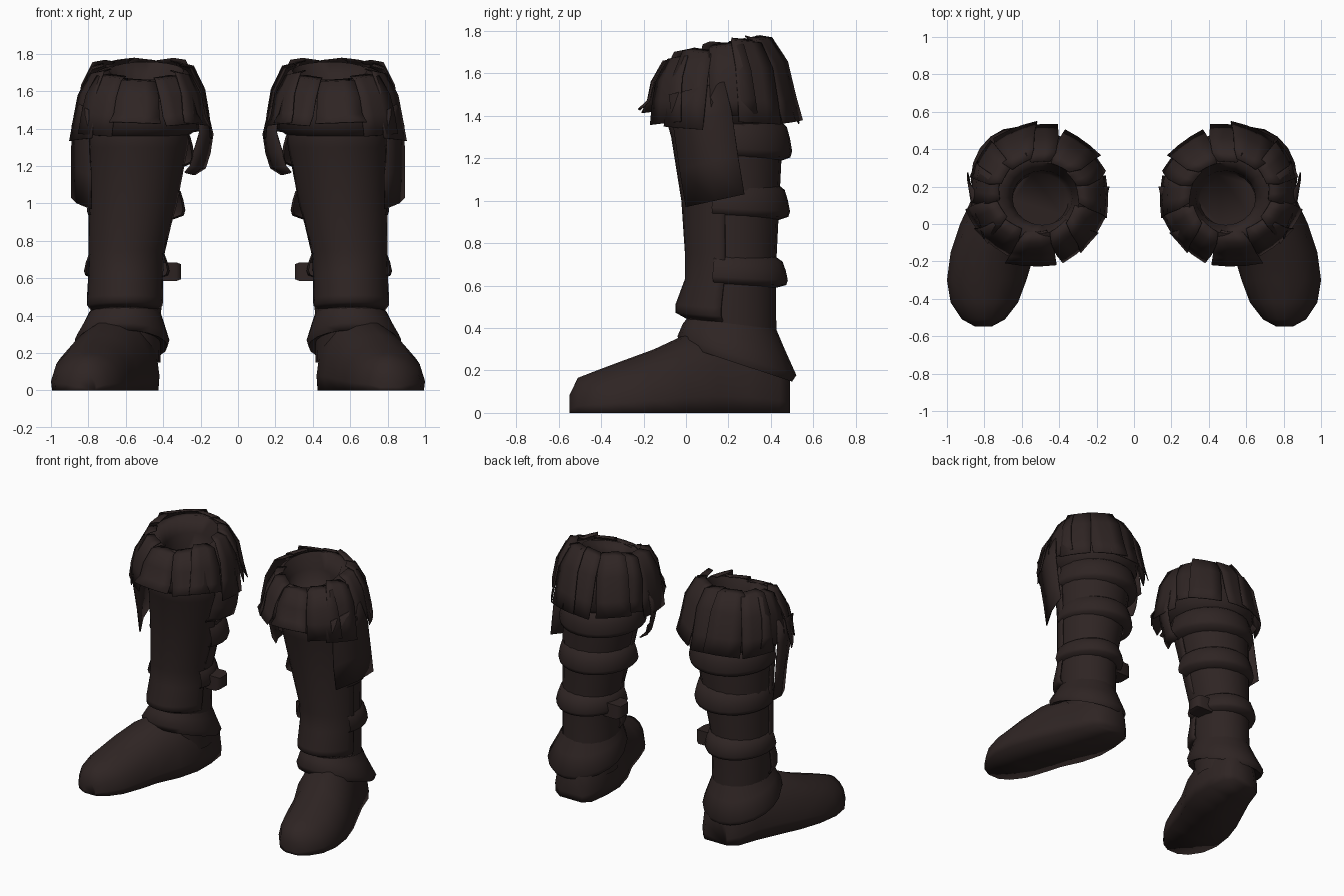
import bpy, bmesh, math, random
from math import sin, cos, radians
random.seed(4)

leather = bpy.data.materials.new("dark_brown_leather")
leather.diffuse_color = (0.028, 0.018, 0.017, 1)


def make(name, rows, closed=True, cap0=False, cap1=False, thick=0, angle=50):
    """Skin a grid of points, then mirror it to the other boot."""
    bm = bmesh.new()
    vs = [[bm.verts.new(p) for p in row] for row in rows]
    n = len(rows[0])
    for a, b in zip(vs, vs[1:]):
        for i in range(n if closed else n - 1):
            j = (i + 1) % n
            bm.faces.new((a[i], a[j], b[j], b[i]))
    if cap0:
        bm.faces.new(vs[0][::-1])
    if cap1:
        bm.faces.new(vs[-1])
    bmesh.ops.recalc_face_normals(bm, faces=bm.faces)
    me = bpy.data.meshes.new(name)
    bm.to_mesh(me)
    bm.free()
    ob = bpy.data.objects.new(name, me)
    bpy.context.collection.objects.link(ob)
    me.materials.append(leather)
    bpy.context.view_layer.objects.active = ob
    ob.select_set(True)
    bpy.ops.object.shade_smooth_by_angle(angle=radians(angle))
    ob.select_set(False)
    if thick:
        s = ob.modifiers.new("thickness", 'SOLIDIFY')
        s.thickness, s.offset = thick, 0
    ob.modifiers.new("pair", 'MIRROR')
    return ob


def ring(cx, cy, rx, ry, z, tilt=0, a0=0, a1=360, n=20):
    """Ellipse or arc at height z, leaning with y; -90 degrees is the front."""
    steps = n if a1 - a0 == 360 else n - 1
    pts = []
    for i in range(n):
        a = radians(a0 + (a1 - a0) * i / steps)
        pts.append((cx + rx * cos(a), cy + ry * sin(a), z + tilt * ry * sin(a)))
    return pts


# Foot: flat-soled sections from heel to toe (y, inner x, outer x, height)
foot = [(0.49, 0.49, 0.67, 0.22), (0.44, 0.44, 0.74, 0.30), (0.30, 0.42, 0.79, 0.38),
        (0.15, 0.42, 0.86, 0.40), (0.0, 0.46, 0.93, 0.37), (-0.15, 0.53, 0.98, 0.30),
        (-0.30, 0.575, 1.0, 0.245), (-0.42, 0.62, 0.98, 0.20),
        (-0.51, 0.69, 0.92, 0.165), (-0.548, 0.76, 0.85, 0.085)]
rows = []
for y, x0, x1, h in foot:
    c, w = (x0 + x1) / 2, (x1 - x0) / 2
    sec = [(c + w * 0.97, y, 0), (c + w, y, h * 0.2)]
    for a in (28, 52, 74, 90, 106, 128, 152):
        k = cos(radians(a))
        x = c + w * (k ** 1.15 if k > 0 else -abs(k) ** 0.85)
        sec.append((x, y, h * (0.2 + 0.8 * sin(radians(a)))))
    sec += [(c - w, y, h * 0.2), (c - w * 0.97, y, 0)]
    rows.append(sec)
make("foot", rows, cap0=True, cap1=True, angle=100)

# Shaft of the boot
shaft = [(0.595, 0.24, 0.18, 0.19, 0.15), (0.60, 0.215, 0.19, 0.21, 0.45),
         (0.595, 0.215, 0.195, 0.21, 0.70), (0.56, 0.215, 0.23, 0.225, 1.0),
         (0.53, 0.20, 0.258, 0.255, 1.3), (0.52, 0.17, 0.27, 0.28, 1.5)]
make("shaft", [ring(*r) for r in shaft])

# Shin guard wrapped round the front, flaring at the instep
guard = [(0.605, 0.20, 0.18, 0.19, 0.43), (0.605, 0.20, 0.20, 0.245, 0.455),
         (0.605, 0.20, 0.20, 0.245, 0.49), (0.60, 0.21, 0.197, 0.21, 0.63),
         (0.597, 0.215, 0.20, 0.215, 0.75), (0.562, 0.215, 0.234, 0.232, 1.0),
         (0.532, 0.20, 0.262, 0.265, 1.3), (0.52, 0.17, 0.275, 0.29, 1.5)]
make("shin_guard", [ring(*r, -0.08 if r[4] < 0.5 else 0, -172, -8, 15) for r in guard],
     closed=False, thick=0.01, angle=70)

# Drooping ankle cuff
cuff = [(0.605, 0.215, 0.19, 0.21, 0.42, -0.12), (0.61, 0.225, 0.215, 0.24, 0.36, -0.25),
        (0.62, 0.24, 0.253, 0.28, 0.27, -0.33), (0.62, 0.235, 0.243, 0.265, 0.235, -0.33),
        (0.615, 0.24, 0.20, 0.22, 0.25, -0.33)]
make("ankle_cuff", [ring(*r) for r in cuff], angle=80)

# Bulging calf wraps across the back (cx, cy, rx, ry, z, height)
wraps = [(0.595, 0.215, 0.18, 0.215, 0.67, 0.13), (0.545, 0.215, 0.215, 0.225, 1.0, 0.15),
         (0.52, 0.20, 0.24, 0.25, 1.29, 0.17)]
for k, (cx, cy, rx, ry, z, h) in enumerate(wraps):
    rows = [ring(cx, cy, rx + d, ry + d, z + t * h, -0.05, -20, 200, 17)
            for d, t in ((-0.01, 0.6), (0.025, 0.42), (0.04, 0.1), (0.05, -0.25), (0.042, -0.42), (-0.01, -0.55))]
    make(f"calf_wrap_{k + 1}", rows, closed=False, angle=80)

# Buckle tab on the inner side
tab = [[(x, y + 0.27, z + 0.635) for y, z in ((-0.06, -0.05), (0.06, -0.05), (0.06, 0.05), (-0.06, 0.05))]
       for x in (0.43, 0.33, 0.305)]
tab[2] = [(x, 0.27 + (y - 0.27) * 0.7, 0.635 + (z - 0.635) * 0.8) for x, y, z in tab[2]]
make("buckle_tab", tab, cap0=True, cap1=True, angle=60)

# Rolled collar with an opening and a sunken floor
collar = [(0.50, 0.13, 0.15, 0.14, 1.50, 0.1), (0.49, 0.14, 0.16, 0.145, 1.62, 0.2),
          (0.49, 0.14, 0.20, 0.19, 1.71, 0.25), (0.51, 0.14, 0.25, 0.24, 1.695, 0.22),
          (0.515, 0.145, 0.31, 0.295, 1.60, 0.20), (0.52, 0.165, 0.335, 0.315, 1.50, 0.12),
          (0.52, 0.165, 0.31, 0.315, 1.40, 0), (0.53, 0.18, 0.26, 0.27, 1.36, 0)]
make("collar", [ring(*r) for r in collar], cap0=True, angle=80)


def flap(name, a, width, bottom, flare, skew=0):
    """Flattish strip folded over the collar at angle a, hanging down to bottom."""
    rows = []
    lift = random.uniform(0.0, 0.012)
    s = sin(radians(a))
    back = max(s, 0)
    path = [(0.20, 1.735 + 0.05 * s - 0.025 * s * s), (0.262, 1.72 + 0.05 * s - 0.02 * s * s),
            (0.322, 1.60 + 0.04 * s), (0.345, 1.47), (0.345 + flare, bottom)]
    for k, (r, z) in enumerate(path):
        row = []
        mid = radians(a + skew * k / 4)
        pull = back * (0.035, 0.045, 0.03, 0.012, 0)[k]
        for i in range(4):
            u = (i / 3 - 0.5) * (1.0 if k else 0.8)
            t = radians(width * u)
            # halfway between a wrapped strip and a flat one, one edge lifted
            q = r + lift + 0.014 * i / 3
            dx, dy = q * (cos(t) + 1) / 2, q * (sin(t) + t) / 2
            row.append((0.515 + dx * cos(mid) - dy * sin(mid),
                        0.16 + (dx * sin(mid) + dy * cos(mid)) * 0.97 - pull, z + lift + 0.012 * u * skew / 4))
        rows.append(row)
    make(name, rows, closed=False, thick=0.006, angle=60)


# Ragged strips around the collar (angle, width, bottom, flare, skew)
flaps = [(-122, 38, 1.42, 0.03, -6), (-88, 40, 1.43, 0.045, 3), (-52, 36, 1.36, 0.015, 5),
         (-24, 34, 1.34, 0.025, -5), (6, 36, 1.40, 0.0, 6), (36, 36, 1.36, 0.015, -4),
         (66, 38, 1.36, 0.02, 5), (94, 34, 1.36, 0.02, -5), (124, 36, 1.37, 0.02, 6),
         (151, 32, 1.40, 0.015, -6), (178, 36, 1.34, 0.015, 4), (212, 36, 1.42, 0.025, 5)]
for k, f in enumerate(flaps):
    flap(f"collar_strip_{k + 1}", *f)

# Long outer strip, set at a slant, and the curled inner strip
outer = [(0.80, 0.85, -0.08, 0.18, 1.50), (0.80, 0.885, -0.06, 0.215, 1.36),
         (0.785, 0.89, -0.03, 0.245, 1.15), (0.785, 0.89, 0.0, 0.275, 0.97)]
make("long_outer_strip", [[(x0, y0, z), ((x0 + x1) / 2 + 0.02, (y0 + y1) / 2, z + 0.03), (x1, y1, z + 0.06)]
     for x0, x1, y0, y1, z in outer], closed=False, thick=0.008)
inner = [(0.22, 0.17, 1.52), (0.205, 0.135, 1.37), (0.235, 0.15, 1.27), (0.255, 0.175, 1.19), (0.285, 0.23, 1.155)]
make("curled_inner_strip", [[(x0, 0.03, z + 0.01), ((x0 + x1) / 2 - 0.015, 0.11, z), (x1, 0.2, z)]
     for x0, x1, z in inner], closed=False, thick=0.008)
